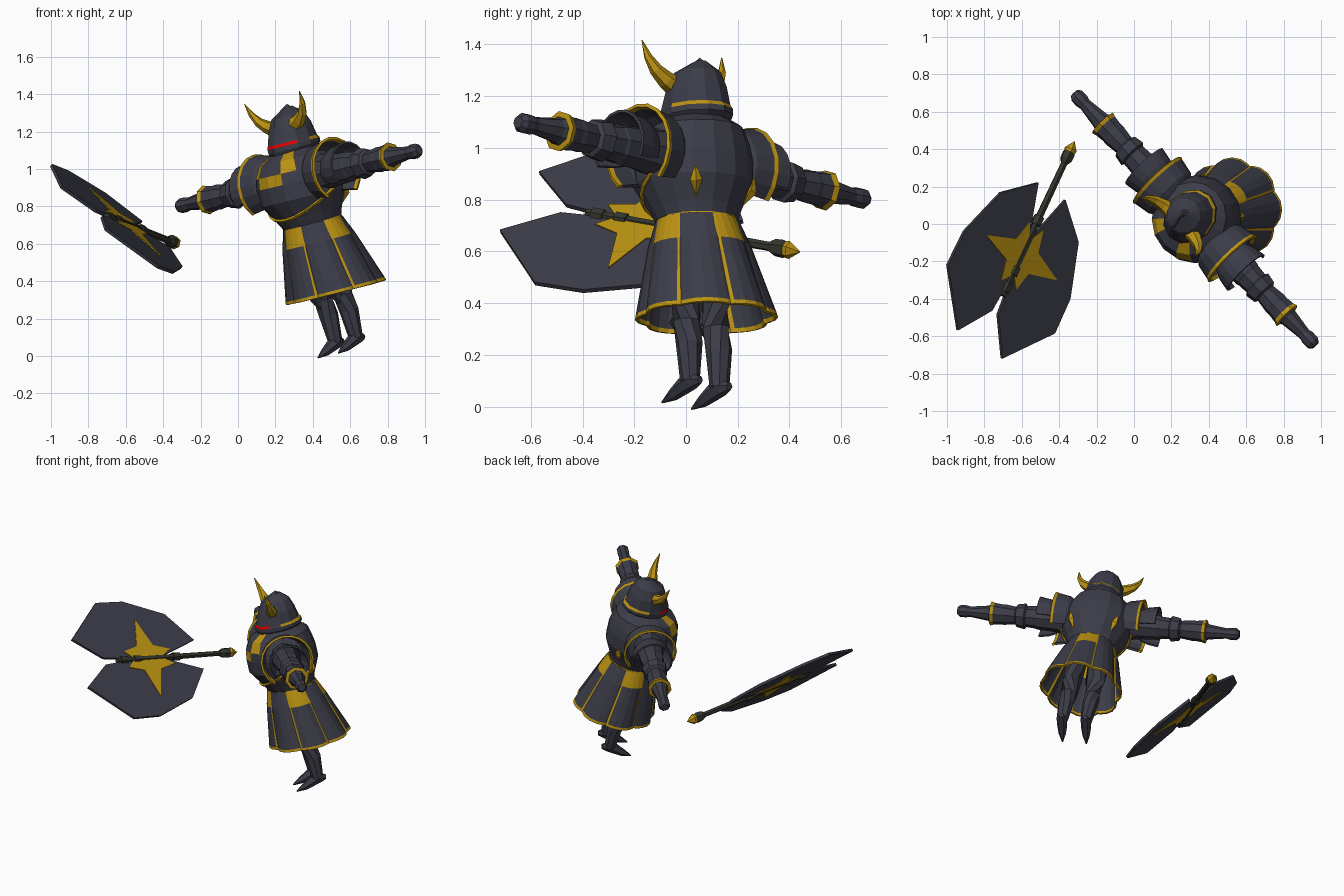
import bpy, bmesh
from math import sin, cos, radians
from mathutils import Matrix, Vector

old = bpy.data.objects.get("Cube")
if old:
    bpy.data.objects.remove(old, do_unlink=True)


def material(name, rgb):
    m = bpy.data.materials.new(name)
    m.use_nodes = True
    m.diffuse_color = (*rgb, 1)
    m.node_tree.nodes["Principled BSDF"].inputs["Base Color"].default_value = (*rgb, 1)
    return m


DARK, GOLD, RED, WOOD = range(4)
MATS = [material("dark_steel", (0.046, 0.046, 0.066)),
        material("gold_trim", (0.5, 0.29, 0.006)),
        material("red_glow", (0.9, 0.0, 0.0)),
        material("dark_handle", (0.035, 0.037, 0.027))]


def frame(origin, x, z):
    x = Vector(x).normalized()
    y = Vector(z).cross(x).normalized()
    m = Matrix((x, y, x.cross(y))).transposed().to_4x4()
    m.translation = origin
    return m


# The figure leans and turns, so each group is built upright in its own frame
BODY = frame((0.325, 0.025, 0.95), (0.682, -0.714, 0.159), (-0.236, -0.026, 0.97))
AXE = frame((-0.6, -0.16, 0.705), (-0.419, -0.894, 0.159), (0.626, -0.159, 0.763))


def finish(name, bm, space, thick=0):
    bmesh.ops.recalc_face_normals(bm, faces=bm.faces[:])
    me = bpy.data.meshes.new(name)
    bm.to_mesh(me)
    bm.free()
    for m in MATS:
        me.materials.append(m)
    ob = bpy.data.objects.new(name, me)
    bpy.context.collection.objects.link(ob)
    ob.matrix_world = space
    if thick:
        mod = ob.modifiers.new("thickness", "SOLIDIFY")
        mod.thickness = thick
        mod.offset = 0


def skin(name, rings, closed, rule, space, thick=0):
    """Join rings of points; rule(row, column) gives the colour."""
    bm = bmesh.new()
    vs = [[bm.verts.new(p) for p in ring] for ring in rings]
    n = len(vs[0])
    for i in range(len(vs) - 1):
        for j in range(n if closed else n - 1):
            k = (j + 1) % n
            f = bm.faces.new((vs[i][j], vs[i][k], vs[i + 1][k], vs[i + 1][j]))
            f.material_index = rule(i, j)
    if closed:
        bm.faces.new(vs[0]).material_index = rule(0, 0)
        bm.faces.new(vs[-1]).material_index = rule(len(vs) - 2, 0)
    finish(name, bm, space, thick)


def dark(i, j):
    return DARK


def gold(i, j):
    return GOLD


def wood(i, j):
    return WOOD


def turn(n):
    return [360 * k / n for k in range(n)]


def upright(name, rings, angles, rule=dark):
    """Rings (z, y shift, x radius, y radius); angle 0 is the front."""
    pts = [[(rx * sin(radians(a)), dy - ry * cos(radians(a)), z) for a in angles]
           for z, dy, rx, ry in rings]
    skin(name, pts, True, rule, BODY)


def bowed_panel(name, rings, mid, offsets, bow, rule):
    """Skirt panel with rings (z, y shift, radius), curling in at its sides."""
    pts = []
    for i, (z, dy, r) in enumerate(rings):
        ring = []
        for o in offsets:
            q = r * (1 - bow * min(i, 2) / 2 * (o / offsets[-1]) ** 2)
            ring.append((q * sin(radians(mid + o)), dy - q * cos(radians(mid + o)), z))
        pts.append(ring)
    skin(name, pts, False, rule, BODY, 0.012)


def sideways(name, rings, angles, s, rule=dark, closed=True, thick=0):
    """Rings (x, radius) around the arm line; angle 0 is the top."""
    pts = [[(s * x, r * sin(radians(a)), r * cos(radians(a))) for a in angles] for x, r in rings]
    skin(name, pts, closed, rule, BODY, thick)


def tube(name, path, radii, rule=dark, space=BODY, sides=6):
    path = [Vector(p) for p in path]
    rings = []
    for i, p in enumerate(path):
        d = path[min(i + 1, len(path) - 1)] - path[max(i - 1, 0)]
        q = d.to_track_quat("Z", "Y")
        rings.append([p + q @ Vector((radii[i] * cos(radians(a)), radii[i] * sin(radians(a)), 0))
                      for a in turn(sides)])
    skin(name, rings, True, rule, space)


def plate(name, outline, z, thick, colour):
    bm = bmesh.new()
    f = bm.faces.new([bm.verts.new((x, y, z - thick / 2)) for x, y in outline])
    ext = bmesh.ops.extrude_face_region(bm, geom=[f])
    top = [v for v in ext["geom"] if isinstance(v, bmesh.types.BMVert)]
    bmesh.ops.translate(bm, verts=top, vec=(0, 0, thick))
    for g in bm.faces:
        g.material_index = colour
    finish(name, bm, AXE)


# Breastplate with gold emblem faces at the front
EMBLEM = {(3, 0), (3, 15), (4, 1), (4, 14), (5, 1), (5, 14)}
upright("chest", [(-0.27, 0.02, 0.15, 0.15), (-0.2, 0.01, 0.18, 0.18), (-0.1, 0, 0.23, 0.235),
                  (-0.01, 0, 0.235, 0.235), (0.05, 0, 0.225, 0.225), (0.115, 0.01, 0.19, 0.2),
                  (0.155, 0.02, 0.12, 0.13)],
        turn(16), lambda i, j: GOLD if (i, j) in EMBLEM else DARK)
edge = [(a, 0.238 - 0.053 * cos(radians(a))) for a in range(-90, 91, 15)]
tube("chest_edge", [(r * sin(radians(a)), 0.01 - r * cos(radians(a)), -0.09 - 0.11 * cos(radians(a)))
                    for a, r in edge], [0.01] * len(edge), gold, sides=4)
upright("belt", [(-0.275, 0.02, 0.166, 0.166), (-0.243, 0.02, 0.16, 0.16)], turn(16), gold)

# Skirt of separate bowed panels with gold borders and belt plaques
for k in range(8):
    def panel_colour(i, j):
        trimmed = k % 2 == 0 and (i == 0 or j in (0, 5))
        return GOLD if trimmed or i == 2 else DARK
    bowed_panel("skirt_panel", [(-0.25, 0.02, 0.157), (-0.355, 0.03, 0.195),
                                (-0.625, 0.06, 0.267), (-0.642, 0.062, 0.271)],
                45 * k, (-23, -19, -10, 0, 10, 19, 23), 0.1, panel_colour)

# Neck, helmet with a red eye slit and a gold band over the neck guard
upright("neck", [(0.13, 0.03, 0.1, 0.1), (0.2, 0.03, 0.09, 0.09)], turn(10))


def helmet_colour(i, j):
    if i == 2:
        return RED if j in (0, 1, 10, 11) else GOLD if 3 <= j <= 8 else DARK
    return DARK


upright("helmet", [(0.11, 0.0, 0.085, 0.11), (0.165, 0.025, 0.132, 0.158), (0.188, 0.025, 0.133, 0.156),
                   (0.204, 0.022, 0.128, 0.147), (0.28, 0.03, 0.118, 0.122),
                   (0.34, 0.035, 0.09, 0.095), (0.385, 0.05, 0.02, 0.03)],
        turn(12), helmet_colour)
tube("helmet_crest", [(0, -0.08, 0.29), (0, -0.045, 0.345), (0, 0.05, 0.388), (0, 0.11, 0.345)],
     [0.008, 0.014, 0.014, 0.008], sides=4)

for s in (-1, 1):
    # Horn
    tube("horn", [(s * 0.075, -0.01, 0.285), (s * 0.125, -0.012, 0.305), (s * 0.17, -0.02, 0.34),
                  (s * 0.2, -0.032, 0.39), (s * 0.216, -0.047, 0.455)],
         [0.042, 0.035, 0.026, 0.016, 0.002], gold)
    # Flared shoulder shell with a gold rim, and a plain one under it
    sideways("shoulder_shell", [(0.15, 0.115), (0.2, 0.15), (0.28, 0.165), (0.298, 0.172)],
             range(-140, 141, 20), s, lambda i, j: GOLD if i == 2 else DARK, False, 0.014)
    sideways("upper_arm_shell", [(0.28, 0.1), (0.33, 0.12), (0.4, 0.132)],
             range(-120, 121, 20), s, closed=False, thick=0.012)
    # Arm, flared at the elbow, ending in a fist
    sideways("arm", [(0.12, 0.11), (0.3, 0.085), (0.41, 0.08), (0.42, 0.075),
                     (0.48, 0.07), (0.49, 0.085), (0.545, 0.075), (0.555, 0.058), (0.63, 0.068),
                     (0.72, 0.06), (0.74, 0.05), (0.86, 0.034), (0.885, 0.04), (0.925, 0.04),
                     (0.945, 0.025)], turn(8), s)
    sideways("cuff", [(0.65, 0.066), (0.7, 0.072), (0.722, 0.08), (0.726, 0.05)], turn(8), s,
             lambda i, j: GOLD if i else DARK)
    # Leg, knee plate and slim pointed boot
    tube("leg", [(s * 0.07, 0.03, -0.3), (s * 0.075, 0.035, -0.55), (s * 0.078, 0.03, -0.66),
                 (s * 0.08, 0.045, -0.75), (s * 0.08, 0.045, -0.9)],
         [0.075, 0.064, 0.054, 0.052, 0.038], sides=8)
    tube("knee_plate", [(s * 0.078, 0.0, -0.59), (s * 0.078, -0.016, -0.65), (s * 0.078, 0.0, -0.71)],
         [0.015, 0.036, 0.012])
    tube("boot", [(s * 0.08, 0.1, -0.905), (s * 0.08, 0.06, -0.9), (s * 0.08, 0.01, -0.912),
                  (s * 0.08, -0.05, -0.937), (s * 0.08, -0.11, -0.955)],
         [0.016, 0.034, 0.034, 0.024, 0.004])
    # Gold diamond on the back
    tube("back_diamond", [(s * 0.125, 0.143, -0.185), (s * 0.147, 0.168, -0.13), (s * 0.16, 0.178, -0.08)],
         [0.003, 0.024, 0.003], gold, sides=4)

    # Axe blade
    plate("axe_blade", [(-0.375, s * 0.11), (-0.22, s * 0.315), (0.065, s * 0.43), (0.27, s * 0.435),
                        (0.54, s * 0.18), (0.35, s * 0.025), (0.2, s * 0.01), (-0.1, s * 0.01)],
          0, 0.018, DARK)
    # Half of the gold star inlay, on both faces of the blade
    for z in (-0.011, 0.011):
        plate("axe_star", [(-0.1, s * 0.01), (-0.17, s * 0.055), (-0.05, s * 0.09), (0.02, s * 0.29),
                           (0.075, s * 0.09), (0.185, s * 0.06), (0.13, s * 0.01)], z, 0.006, GOLD)

# Axe handle with collars, pommel and gold tip
tube("axe_handle", [(x, 0, 0) for x in (-0.58, -0.3, 0.12, 0.25)], [0.018, 0.02, 0.022, 0.022],
     wood, AXE)
for x in (-0.2, 0.1, 0.2):
    tube("axe_collar", [(x - 0.025, 0, 0), (x + 0.025, 0, 0)], [0.03, 0.03], wood, AXE)
tube("axe_pommel", [(x, 0, 0) for x in (-0.54, -0.565, -0.6, -0.615)], [0.02, 0.034, 0.036, 0.028],
     wood, AXE)
tube("axe_tip", [(x, 0, 0) for x in (-0.6, -0.625, -0.672)], [0.03, 0.036, 0.002], gold, AXE)
